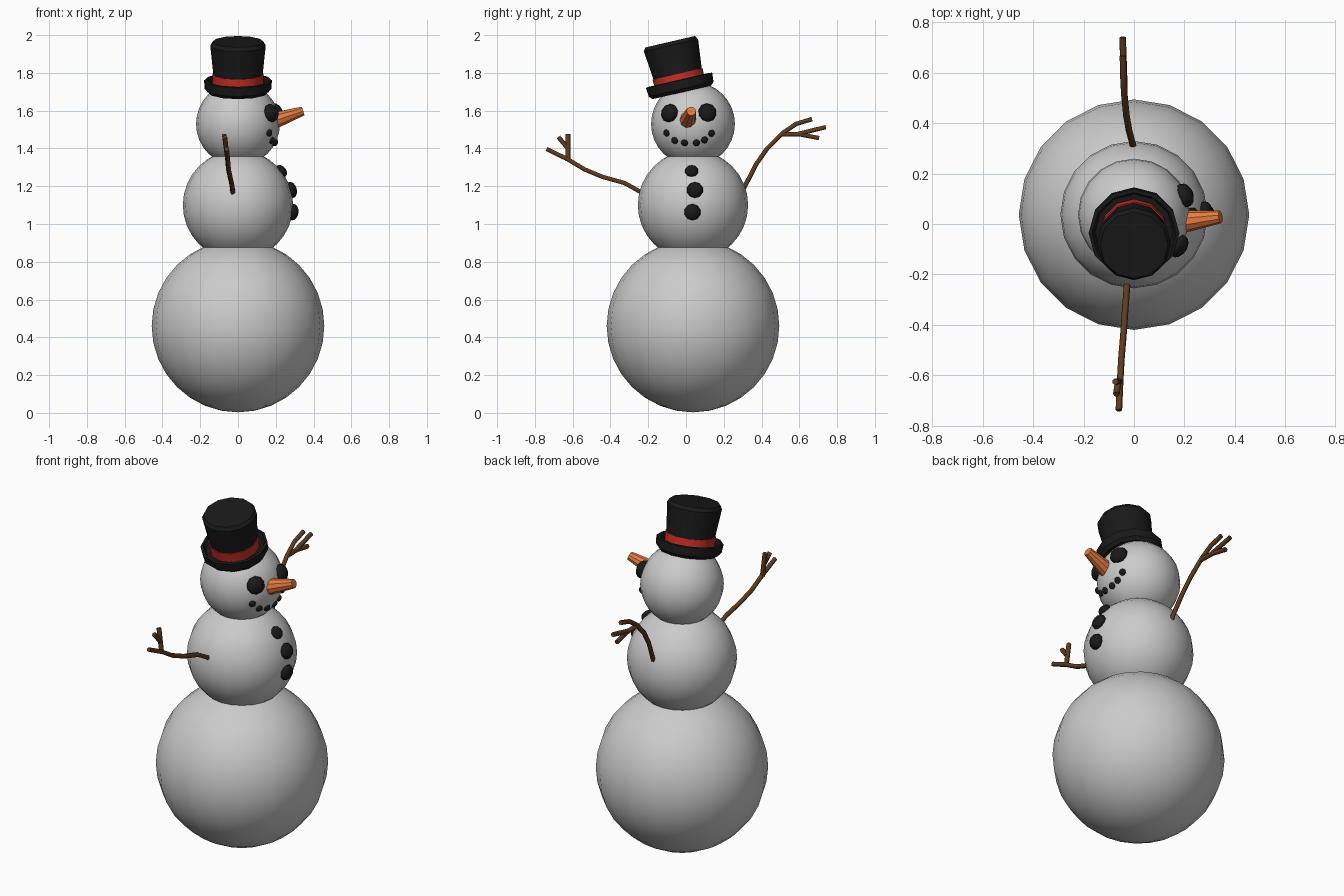
import bpy, bmesh, math
from mathutils import Vector, Matrix

if "Cube" in bpy.data.objects:
    bpy.data.objects.remove(bpy.data.objects["Cube"])


def material(name, rgb):
    m = bpy.data.materials.new(name)
    m.diffuse_color = (*rgb, 1)
    m.use_nodes = True
    m.node_tree.nodes["Principled BSDF"].inputs["Base Color"].default_value = m.diffuse_color
    return m


BLACK = material("coal_black", (0.01, 0.01, 0.01))
RED = material("band_red", (0.6, 0.03, 0.02))
ORANGE = material("carrot_orange", (0.8, 0.2, 0.05))
BROWN = material("twig_brown", (0.12, 0.045, 0.012))
CY = 0.037  # the body is set slightly off the origin


def add_object(name, bm, mat=None, angle=None):
    bmesh.ops.recalc_face_normals(bm, faces=bm.faces)
    me = bpy.data.meshes.new(name)
    bm.to_mesh(me)
    bm.free()
    ob = bpy.data.objects.new(name, me)
    bpy.context.collection.objects.link(ob)
    if mat:
        me.materials.append(mat)
    if angle:
        bpy.ops.object.select_all(action='DESELECT')
        ob.select_set(True)
        bpy.context.view_layer.objects.active = ob
        bpy.ops.object.shade_smooth_by_angle(angle=math.radians(angle))
    return ob


def ball(name, z, r):
    bm = bmesh.new()
    bmesh.ops.create_uvsphere(bm, u_segments=20, v_segments=16, radius=r,
                              matrix=Matrix.Translation((0, CY, z)))
    add_object(name, bm, None, 60)


def coal(name, ball_z, ball_r, y, z, r, flat=0.7):
    # flattened lump sitting on the +x side of a snow ball
    dy, dz = y - CY, z - ball_z
    n = Vector((math.sqrt(ball_r ** 2 - dy ** 2 - dz ** 2), dy, dz))
    mat = (Matrix.Translation(Vector((0, CY, ball_z)) + n)
           @ n.to_track_quat('Z', 'Y').to_matrix().to_4x4()
           @ Matrix.Diagonal((1, 1, flat, 1)))
    bm = bmesh.new()
    bmesh.ops.create_uvsphere(bm, u_segments=10, v_segments=8, radius=r, matrix=mat)
    add_object(name, bm, BLACK, 60)


def lathe(name, profile, sides, mat, matrix, angle=35, closed=False):
    bm = bmesh.new()
    rings = [[bm.verts.new((r * math.cos(2 * math.pi * i / sides),
                            r * math.sin(2 * math.pi * i / sides), h))
              for i in range(sides)] for r, h in profile]
    pairs = list(zip(rings, rings[1:]))
    if closed:
        pairs.append((rings[-1], rings[0]))
    else:
        bm.faces.new(rings[0])
        bm.faces.new(rings[-1])
    for a, b in pairs:
        for i in range(sides):
            j = (i + 1) % sides
            bm.faces.new((a[i], a[j], b[j], b[i]))
    bm.transform(matrix)
    add_object(name, bm, mat, angle)


def twig(name, paths):
    cu = bpy.data.curves.new(name, 'CURVE')
    cu.dimensions = '3D'
    cu.bevel_depth = 0.013
    cu.bevel_resolution = 1
    cu.use_fill_caps = True
    for pts in paths:
        sp = cu.splines.new('POLY')
        sp.points.add(len(pts) - 1)
        for p, co in zip(sp.points, pts):
            p.co = (*co, 1)
    cu.materials.append(BROWN)
    bpy.context.collection.objects.link(bpy.data.objects.new(name, cu))


# snow balls
HEAD, TORSO = (1.53, 0.222), (1.1, 0.292)
ball("bottom_ball", 0.46, 0.457)
ball("middle_ball", *TORSO)
ball("head_ball", *HEAD)

# eyes, mouth and buttons
for i, (y, z) in enumerate([(-0.087, 1.587), (0.113, 1.59)]):
    coal(f"eye_{i}", *HEAD, y, z, 0.05)
mouth = [(-0.103, 1.482), (-0.06, 1.442), (-0.008, 1.43),
         (0.055, 1.43), (0.098, 1.445), (0.135, 1.48)]
for i, (y, z) in enumerate(mouth):
    coal(f"mouth_coal_{i}", *HEAD, y, z, 0.019)
for i, (y, z, r) in enumerate([(0.03, 1.28, 0.036), (0.047, 1.18, 0.044), (0.034, 1.063, 0.044)]):
    coal(f"button_{i}", *TORSO, y, z, r)

# carrot nose
base, tip = Vector((0.17, 0.006, 1.54)), Vector((0.343, 0.028, 1.598))
axis = tip - base
lathe("carrot_nose", [(0.047, 0), (0.041, 0.06), (0.025, axis.length)], 10, ORANGE,
      Matrix.Translation(base) @ axis.to_track_quat('Z', 'Y').to_matrix().to_4x4())

# tilted top hat
hat = Matrix.Translation((0, -0.022, 1.697)) @ Matrix.Rotation(math.radians(13), 4, 'X')
lathe("hat_brim_and_crown", [(0.16, 0), (0.176, 0.018), (0.18, 0.065), (0.166, 0.068),
                             (0.155, 0.045), (0.127, 0.045), (0.131, 0.1),
                             (0.147, 0.255), (0.135, 0.275)], 12, BLACK, hat)
lathe("hat_band", [(0.127, 0.045), (0.134, 0.045), (0.136, 0.1), (0.129, 0.1)],
      12, RED, hat, closed=True)

# twig arms with side branches
twig("left_arm", [
    [(0, 0.28, 1.14), (-0.004, 0.312, 1.2), (-0.02, 0.372, 1.317), (-0.03, 0.43, 1.4),
     (-0.038, 0.51, 1.48), (-0.042, 0.583, 1.53), (-0.044, 0.667, 1.555)],
    [(-0.038, 0.505, 1.475), (-0.04, 0.6, 1.475), (-0.044, 0.704, 1.455)],
    [(-0.04, 0.59, 1.476), (-0.045, 0.74, 1.513)]])
twig("right_arm", [
    [(-0.026, -0.2, 1.14), (-0.028, -0.25, 1.175), (-0.034, -0.325, 1.217), (-0.042, -0.44, 1.249),
     (-0.05, -0.535, 1.288), (-0.055, -0.625, 1.342), (-0.06, -0.738, 1.397)],
    [(-0.056, -0.625, 1.335), (-0.074, -0.625, 1.476)],
    [(-0.063, -0.625, 1.4), (-0.07, -0.675, 1.46)]])
